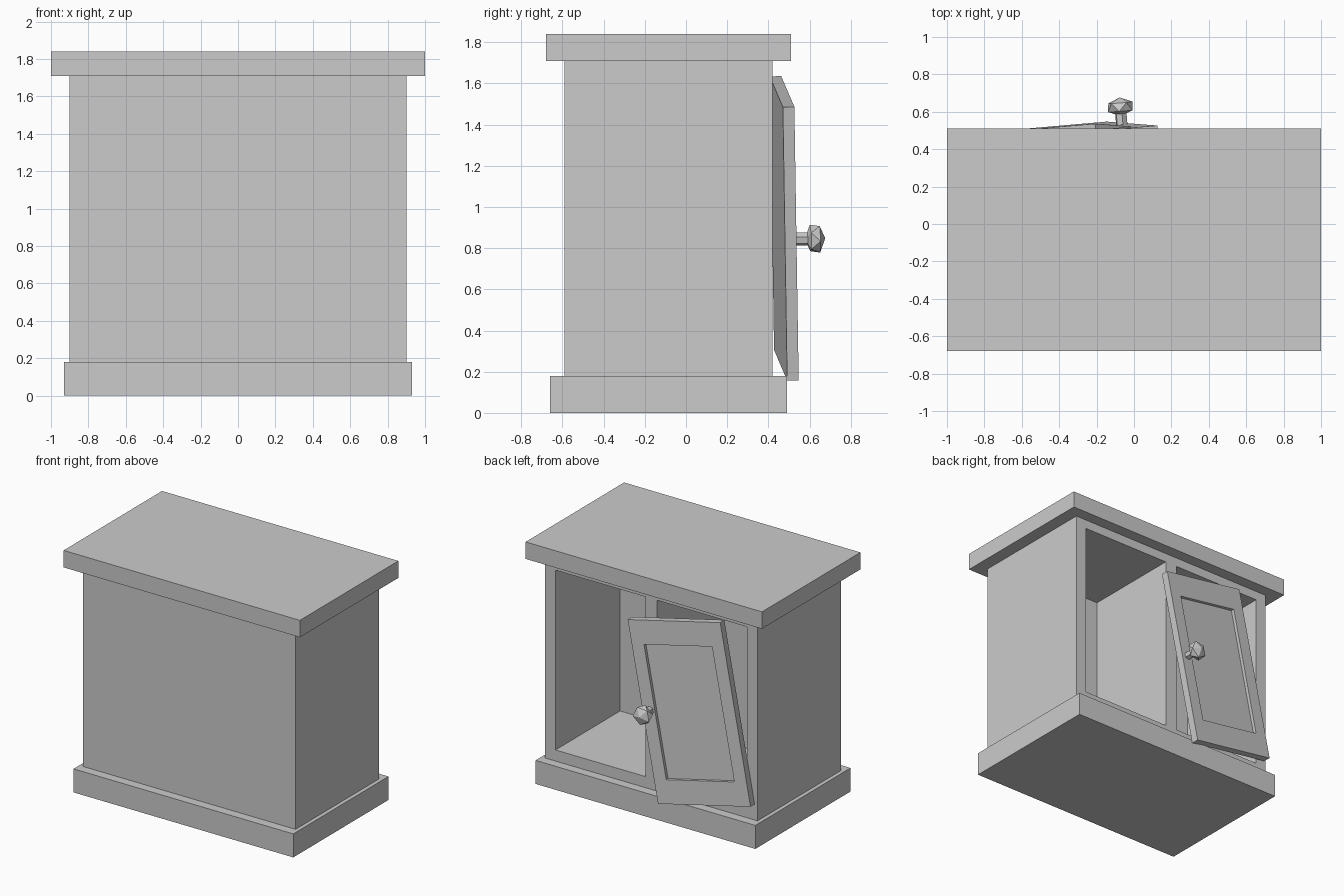
import bpy, bmesh
from mathutils import Matrix, Vector

if "Cube" in bpy.data.objects:
    bpy.data.objects.remove(bpy.data.objects["Cube"])


def box(name, x0, x1, y0, y1, z0, z1):
    """Axis-aligned box given by its extents."""
    bm = bmesh.new()
    size = Matrix.Diagonal((x1 - x0, y1 - y0, z1 - z0, 1))
    mid = Matrix.Translation(((x0 + x1) / 2, (y0 + y1) / 2, (z0 + z1) / 2))
    bmesh.ops.create_cube(bm, size=1, matrix=mid @ size)
    return finish(name, bm)


def finish(name, bm):
    me = bpy.data.meshes.new(name)
    bm.to_mesh(me)
    bm.free()
    ob = bpy.data.objects.new(name, me)
    bpy.context.collection.objects.link(ob)
    return ob


def cut(ob, cutter):
    """Carve the cutter out of ob and discard the cutter."""
    cutter.hide_render = True
    mod = ob.modifiers.new("recess", 'BOOLEAN')
    mod.operation = 'DIFFERENCE'
    mod.solver = 'EXACT'
    mod.object = cutter
    bpy.context.view_layer.objects.active = ob
    bpy.ops.object.modifier_apply(modifier=mod.name)
    bpy.data.objects.remove(cutter)


# Plinth and top slab
box("plinth", -0.93, 0.93, -0.66, 0.49, 0, 0.18)
box("top_slab", -1, 1, -0.68, 0.51, 1.71, 1.84)

# Carcass with two open compartments
carcass = box("carcass", -0.9, 0.9, -0.59, 0.42, 0.18, 1.71)
for x0, x1 in ((-0.81, -0.05), (0.05, 0.81)):
    cut(carcass, box("compartment_cutter", x0, x1, -0.36, 0.6, 0.265, 1.64))

# Door in its own frame: front face on local y = 0, centred on x and z
W, H, T = 0.378, 0.678, 0.056
door = box("door", -W, W, -T, 0, -H, H)
cut(door, box("panel_cutter", -W + 0.1, W - 0.1, -0.025, 0.1, -H + 0.18, H - 0.18))

# Knob stem, running out along local y
to_y = Matrix.Rotation(-1.5707963, 4, 'X')
knob_at = Vector((0.32, 0, 0.01))
bm = bmesh.new()
bmesh.ops.create_cone(bm, cap_ends=True, segments=6, radius1=0.032, radius2=0.032,
                      depth=0.08, matrix=Matrix.Translation(knob_at + Vector((0, 0.035, 0))) @ to_y)
stem = finish("knob_stem", bm)

# Faceted, flattened knob
bm = bmesh.new()
bmesh.ops.create_icosphere(bm, subdivisions=1, radius=1,
                           matrix=Matrix.Translation(knob_at + Vector((0, 0.095, 0))) @ to_y
                           @ Matrix.Diagonal((0.077, 0.077, 0.05, 1)))
knob = finish("knob", bm)

# Hang the door crookedly from its broken hinge
ex = Vector((0.74, 0.064, -0.15)).normalized()
ez = Vector((0.28, -0.02, 1.323))
ez = (ez - ez.dot(ex) * ex).normalized()
ey = ez.cross(ex)
hang = Matrix((ex, ey, ez)).transposed().to_4x4()
hang.translation = (-0.38, 0.505, 0.897)
for ob in (door, stem, knob):
    ob.matrix_world = hang
